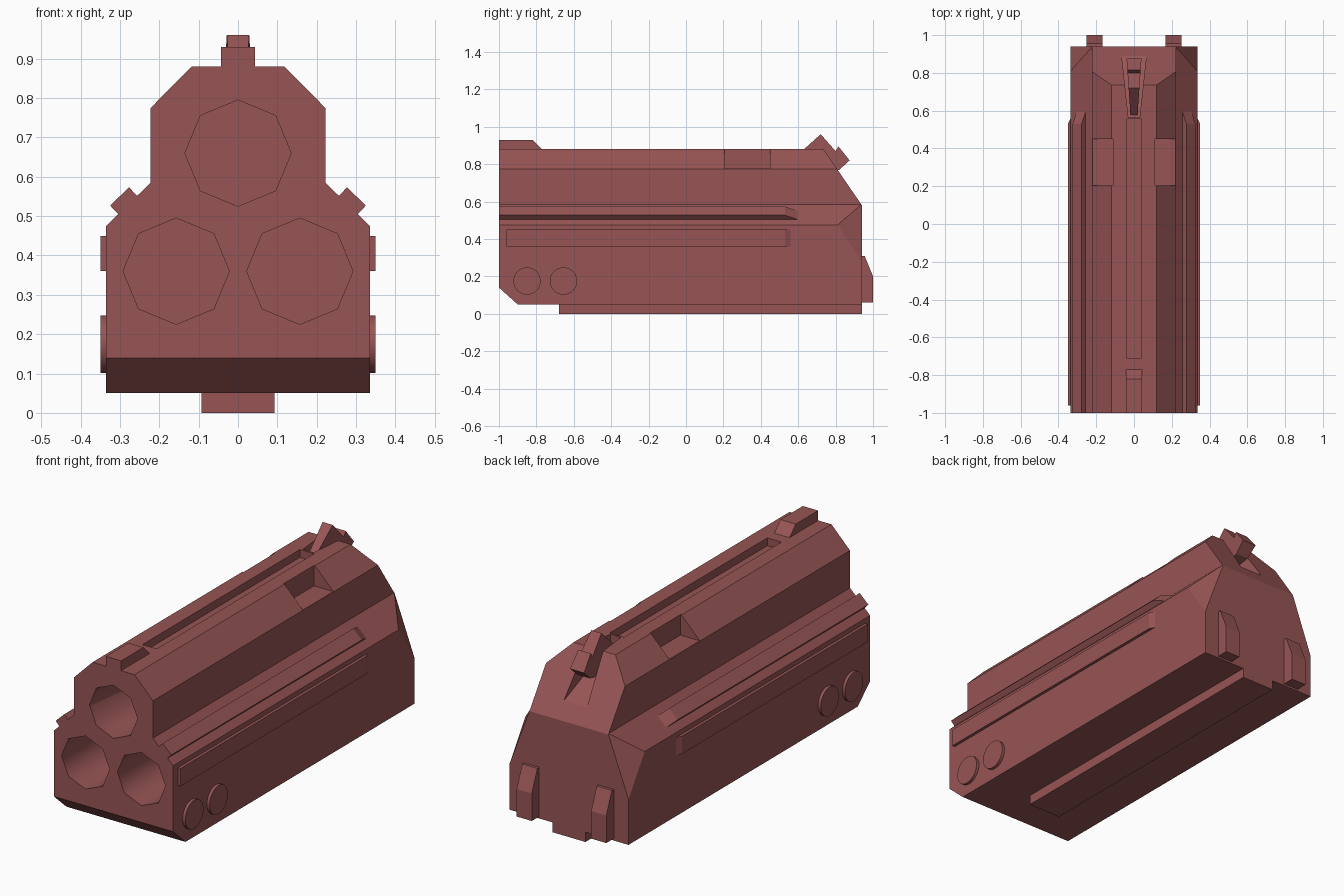
import bpy, bmesh, math
from mathutils import Vector

if "Cube" in bpy.data.objects:
    bpy.data.objects.remove(bpy.data.objects["Cube"])

mat = bpy.data.materials.new("dull_red")
mat.diffuse_color = (0.31, 0.09, 0.09, 1)
mat.use_nodes = True
mat.node_tree.nodes["Principled BSDF"].inputs["Base Color"].default_value = mat.diffuse_color


def finish(name, bm):
    bmesh.ops.recalc_face_normals(bm, faces=bm.faces[:])
    me = bpy.data.meshes.new(name)
    bm.to_mesh(me)
    bm.free()
    me.materials.append(mat)
    ob = bpy.data.objects.new(name, me)
    bpy.context.collection.objects.link(ob)
    return ob


def loft(rings):
    """Closed solid through matching rings of points."""
    bm = bmesh.new()
    vs = [[bm.verts.new(p) for p in r] for r in rings]
    n = len(rings[0])
    for a, b in zip(vs, vs[1:]):
        for i in range(n):
            bm.faces.new((a[i], a[(i + 1) % n], b[(i + 1) % n], b[i]))
    bm.faces.new(vs[0])
    bm.faces.new(vs[-1])
    return bm


def side_prism(name, prof, x0, x1):
    """Extrude a (y, z) profile along x."""
    return finish(name, loft([[(x, y, z) for y, z in prof] for x in (x0, x1)]))


def wedge(name, prof, width):
    """(y, z) profile whose half-width varies along y."""
    return finish(name, loft([[(s * width(y), y, z) for y, z in prof] for s in (-1, 1)]))


def rect(y0, y1, z0, z1):
    return [(y0, z0), (y1, z0), (y1, z1), (y0, z1)]


def cut(bm, a, b, c, outside):
    """Slice off the part of bm on the side of plane abc holding 'outside'."""
    a, b, c = Vector(a), Vector(b), Vector(c)
    n = (b - a).cross(c - a).normalized()
    if n.dot(Vector(outside) - a) < 0:
        n = -n
    r = bmesh.ops.bisect_plane(bm, geom=bm.verts[:] + bm.edges[:] + bm.faces[:], dist=1e-5,
                               plane_co=a, plane_no=n, clear_outer=True)
    edges = [e for e in bm.edges if e.is_boundary]
    bmesh.ops.holes_fill(bm, edges=edges, sides=0)


# Main body: stepped section, sliced at rear slope, rear corners and lower front edge
half = [(0.335, 0.05), (0.335, 0.475), (0.222, 0.585), (0.222, 0.775), (0.118, 0.88)]
section = half + [(-x, z) for x, z in reversed(half)]
bm = loft([[(x, y, z) for x, z in section] for y in (-1, 0.94)])
cut(bm, (0, 0.735, 0.88), (1, 0.735, 0.88), (0, 0.937, 0.585), (0, 2, 1))
for s in (1, -1):
    cut(bm, (s * 0.335, 0.81, 0.475), (s * 0.222, 0.938, 0.585), (s * 0.335, 0.94, 0.28), (s, 2, 1))
cut(bm, (0, -1, 0.14), (1, -1, 0.14), (0, -0.9, 0.05), (0, -1, 0))
body = finish("body", bm)

# Cutters: barrel bores, top groove, side notches, hammer pocket
cutters = []
for x, z in ((0, 0.66), (-0.157, 0.36), (0.157, 0.36)):
    ring = [(x + 0.135 * math.cos(i * math.pi / 4), z + 0.135 * math.sin(i * math.pi / 4)) for i in range(8)]
    bore = finish("bore_cutter", loft([[(px, y, pz) for px, pz in ring] for y in (-1.1, 0.1)]))
    for p in bore.data.polygons:
        p.use_smooth = len(p.vertices) == 4
    cutters.append(bore)
cutters.append(side_prism("groove_cutter", rect(-0.71, 0.555, 0.84, 1), -0.04, 0.04))
for s in (1, -1):
    cutters.append(side_prism("notch_cutter", rect(0.205, 0.45, 0.776, 1), s * 0.112, s * 0.3))
cutters.append(wedge("pocket_cutter", [(0.565, 0.84), (0.89, 0.655), (0.89, 1), (0.565, 1)],
                     lambda y: 0.03 + (y - 0.565) * 0.108))
bpy.context.view_layer.objects.active = body
for c in cutters:
    m = body.modifiers.new("cut", 'BOOLEAN')
    m.operation, m.solver, m.object = 'DIFFERENCE', 'EXACT', c
    bpy.ops.object.modifier_apply(modifier=m.name)
    bpy.data.objects.remove(c)

# Top parts: front sight and hammer with thumb spur
side_prism("front_sight", [(-1, 0.87), (-0.77, 0.87), (-0.77, 0.88), (-0.82, 0.93), (-1, 0.93)], -0.043, 0.043)
wedge("hammer", [(0.57, 0.825), (0.72, 0.96), (0.80, 0.87), (0.815, 0.895), (0.875, 0.82),
                 (0.82, 0.77), (0.70, 0.74)], lambda y: 0.018 + (y - 0.57) * 0.07)

# Bottom rail
side_prism("bottom_rail", rect(-0.68, 0.94, 0, 0.06), -0.093, 0.093)

# Parts repeated on both sides
for s, side in ((1, "right"), (-1, "left")):
    # angled rail with its outer face ramping down at the rear
    rail = [(0.325, 0.527), (0.277, 0.573), (0.245, 0.54), (0.293, 0.493)]
    ends = (0.53, 0.53, 0.63, 0.63)
    finish(side + "_rail", loft([[(s * x, -1, z) for x, z in rail],
                                 [(s * x, y, z) for (x, z), y in zip(rail, ends)]]))
    # flat side strip with ramped rear end
    finish(side + "_strip", loft([[(s * 0.33, y, z) for y, z in rect(-0.96, 0.57, 0.36, 0.45)],
                                  [(s * 0.35, y, z) for y, z in rect(-0.96, 0.53, 0.36, 0.45)]]))
    # round pins
    for i, y in enumerate((-0.85, -0.655)):
        bpy.ops.mesh.primitive_cylinder_add(vertices=32, radius=0.073, depth=0.03,
                                            location=(s * 0.335, y, 0.175), rotation=(0, math.pi / 2, 0))
        pin = bpy.context.object
        pin.name = f"{side}_pin_{i + 1}"
        pin.data.materials.append(mat)
        bpy.ops.object.shade_smooth_by_angle(angle=math.radians(30))
    # rear latch block
    side_prism(side + "_latch", [(0.93, 0.06), (1, 0.06), (1, 0.2), (0.955, 0.31), (0.93, 0.31)],
               s * 0.167, s * 0.252)
